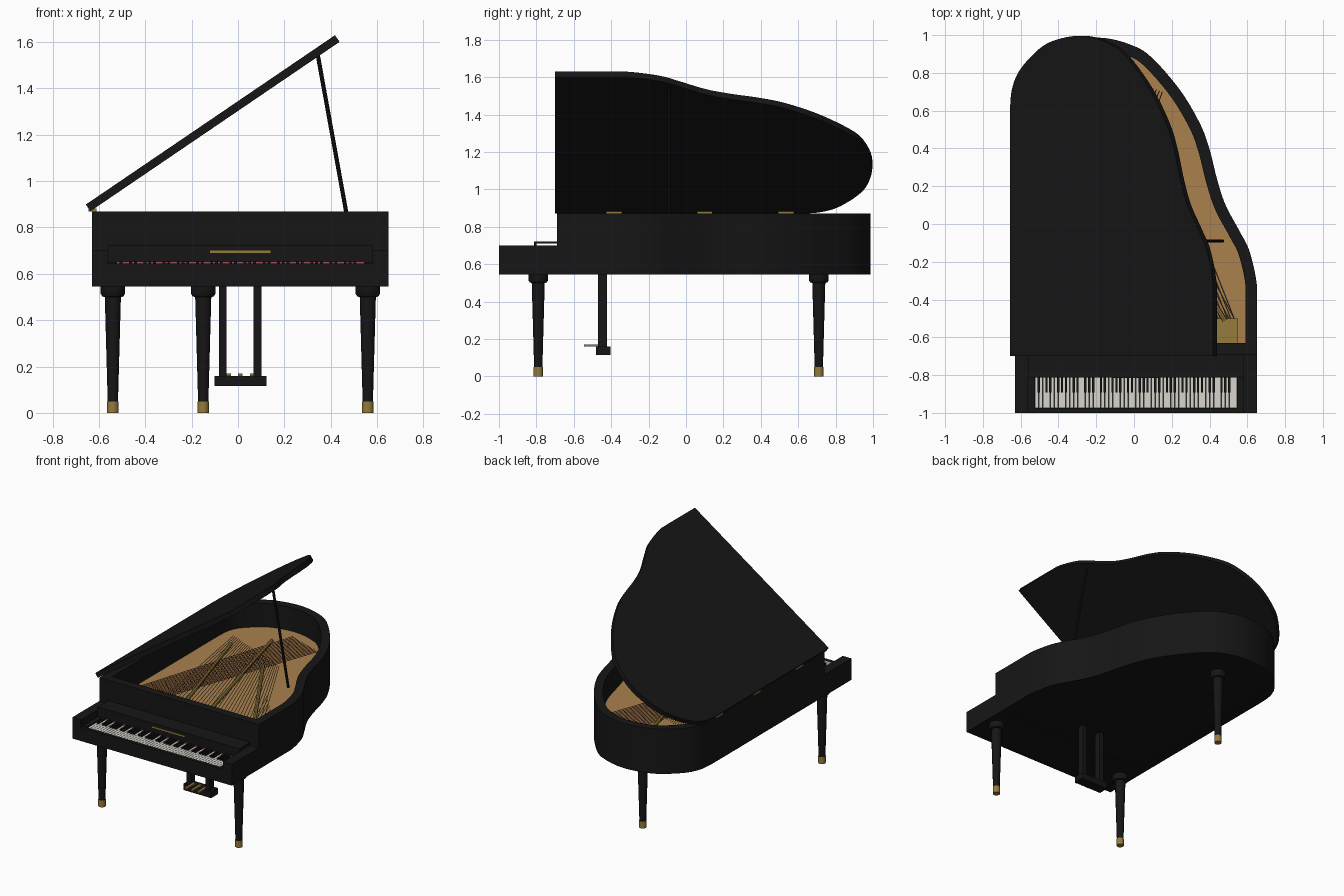
import bpy, bmesh, math
from mathutils import Vector, Matrix

if "Cube" in bpy.data.objects:
    bpy.data.objects.remove(bpy.data.objects["Cube"])


def mat(name, r, g, b):
    m = bpy.data.materials.new(name)
    m.diffuse_color = (r, g, b, 1)
    m.use_nodes = True
    m.node_tree.nodes["Principled BSDF"].inputs["Base Color"].default_value = m.diffuse_color
    return m


BLACK = mat("black_lacquer", .008, .008, .008)
WOOD = mat("spruce", .40, .22, .075)
BRASS = mat("brass", .30, .20, .045)
IVORY = mat("ivory", .68, .66, .60)
COPPER = mat("copper", .14, .045, .025)
STEEL = mat("steel", .12, .10, .08)
FELT = mat("felt", .35, .07, .09)


def finish(name, bm, material, smooth=False):
    bmesh.ops.recalc_face_normals(bm, faces=bm.faces)
    me = bpy.data.meshes.new(name)
    bm.to_mesh(me)
    bm.free()
    me.materials.append(material)
    ob = bpy.data.objects.new(name, me)
    bpy.context.collection.objects.link(ob)
    if smooth:
        bpy.ops.object.select_all(action='DESELECT')
        ob.select_set(True)
        bpy.context.view_layer.objects.active = ob
        bpy.ops.object.shade_smooth_by_angle(angle=math.radians(35))
    return ob


def add_box(bm, x0, x1, y0, y1, z0, z1):
    m = Matrix.Translation(((x0 + x1) / 2, (y0 + y1) / 2, (z0 + z1) / 2))
    bmesh.ops.create_cube(bm, size=1, matrix=m @ Matrix.Diagonal((x1 - x0, y1 - y0, z1 - z0, 1)))


def boxes(name, material, *dims):
    bm = bmesh.new()
    for d in dims:
        add_box(bm, *d)
    return finish(name, bm, material)


def rods(name, material, pairs, r, seg=6):
    bm = bmesh.new()
    for a, b in pairs:
        a, b = Vector(a), Vector(b)
        m = Matrix.Translation((a + b) / 2) @ (b - a).to_track_quat('Z', 'Y').to_matrix().to_4x4()
        bmesh.ops.create_cone(bm, cap_ends=True, segments=seg, radius1=r, radius2=r,
                              depth=(b - a).length, matrix=m)
    return finish(name, bm, material, seg > 6)


def lathe(name, material, x, y, profile, seg=16):
    bm = bmesh.new()
    rings = [[bm.verts.new((x + r * math.cos(2 * math.pi * (i + .5) / seg),
                            y + r * math.sin(2 * math.pi * (i + .5) / seg), z))
              for i in range(seg)] for r, z in profile]
    for a, b in zip(rings, rings[1:]):
        for i in range(seg):
            j = (i + 1) % seg
            bm.faces.new((a[i], a[j], b[j], b[i]))
    bm.faces.new(rings[0])
    bm.faces.new(rings[-1])
    return finish(name, bm, material, True)


# Plan outline: bent side and tail as a smooth curve, straight spine and front
CURVE = [(.65, -.5), (.65, -.32), (.612, -.146), (.56, -.04), (.485, .10), (.44, .236), (.40, .395),
         (.35, .53), (.243, .71), (.09, .885), (-.02, .95), (-.16, .985), (-.30, .975),
         (-.43, .93), (-.56, .82), (-.615, .72), (-.63, .60), (-.63, .45)]


def plan():
    p = [Vector(c) for c in CURVE]
    out = [Vector((-.63, -.69)), Vector((.65, -.69))]
    for a, b, c, d in zip(p, p[1:], p[2:], p[3:]):
        for k in range(6):
            t = k / 6
            out.append(.5 * (2 * b + (c - a) * t + (2 * a - 5 * b + 4 * c - d) * t * t
                             + (3 * b - a - 3 * c + d) * t ** 3))
    return out + [p[-2]]


PLAN = plan()


def inset(dist):
    n, res = len(PLAN), []
    for i, p in enumerate(PLAN):
        d1 = (p - PLAN[i - 1]).normalized()
        d2 = (PLAN[(i + 1) % n] - p).normalized()
        n1, n2 = Vector((-d1.y, d1.x)), Vector((-d2.y, d2.x))
        res.append(p + (n1 + n2) * dist / (1 + n1.dot(n2)))
    return res


def slab(name, material, pts, z0, z1, hole=None):
    bm = bmesh.new()

    def ring(ps, z):
        return [bm.verts.new((p.x, p.y, z)) for p in ps]

    def bridge(a, b):
        for i in range(len(a)):
            j = (i + 1) % len(a)
            bm.faces.new((a[i], a[j], b[j], b[i]))
    lo, hi = ring(pts, z0), ring(pts, z1)
    bridge(lo, hi)
    if hole:
        hlo, hhi = ring(hole, z0), ring(hole, z1)
        bridge(hlo, hhi)
        bridge(lo, hlo)
        bridge(hi, hhi)
    else:
        bm.faces.new(lo)
        bm.faces.new(hi)
    return finish(name, bm, material, True)


# Case, underside and soundboard
slab("case_rim", BLACK, PLAN, .545, .87, inset(.06))
slab("bottom_board", BLACK, inset(.055), .55, .575)
slab("soundboard", WOOD, inset(.055), .68, .70)

# Lid, opened about the left-hand hinge line
lid = slab("lid", BLACK, [p + Vector((.64, 0)) for p in inset(-.01)], 0, .035)
lid.location = (-.637, 0, .87)
lid.rotation_euler = (0, -math.radians(34.2), 0)
rods("lid_prop", BLACK, [((.468, -.09, .86), (.345, -.09, 1.54))], .009, 10)
boxes("lid_hinges", BRASS, *[(-.645, -.61, y - .042, y + .042, .868, .882) for y in (-.385, .10, .535)])

# Keyboard surround
boxes("keybed", BLACK, (-.61, .635, -.985, -.68, .546, .60))
boxes("key_arms", BLACK, (-.63, -.56, -1, -.68, .545, .70), (.58, .65, -1, -.68, .545, .70))
boxes("key_slip", BLACK, (-.565, .585, -1, -.976, .545, .645))
boxes("key_blocks", BLACK, (-.562, -.527, -.98, -.80, .59, .65), (.547, .582, -.98, -.80, .59, .65))
boxes("fallboard", BLACK, (-.56, .58, -.812, -.80, .652, .722), (-.56, .58, -.805, -.685, .71, .722))
boxes("fallboard_strip", BRASS, (-.12, .14, -.8145, -.811, .69, .70))
boxes("key_felt", FELT, (-.525, .545, -.812, -.806, .60, .652))

# Keys: 52 naturals, and sharps between them starting from A
W = 1.07 / 52
boxes("white_keys", IVORY, *[(-.525 + i * W + .001, -.525 + (i + 1) * W - .001, -.975, -.812, .60, .643)
                             for i in range(52)])
boxes("black_keys", BLACK, *[(-.525 + (i + 1) * W - .006, -.525 + (i + 1) * W + .006, -.892, -.812, .63, .655)
                             for i in range(51) if i % 7 in (0, 2, 3, 5, 6)])

# Iron frame and strings
boxes("tuning_plate", BRASS, (-.55, .55, -.632, -.50, .70, .728))
rods("frame_struts", BRASS, [((-.10, -.51, .725), (-.40, .49, .725)),
                             ((.10, -.51, .725), (-.21, .69, .725)),
                             ((.48, -.51, .725), (-.03, .33, .725))], .013, 8)


def fan(a0, a1, b0, b1, n, z):
    a0, a1, b0, b1 = map(Vector, (a0, a1, b0, b1))
    return [((*a0.lerp(a1, i / (n - 1)), z), (*b0.lerp(b1, i / (n - 1)), z)) for i in range(n)]


rods("treble_strings", STEEL, fan((-.28, -.5), (.53, -.5), (-.47, .62), (.05, .40), 30, .718)
     + fan((.44, -.5), (.53, -.5), (.25, -.02), (.42, -.22), 6, .718), .0016, 4)
rods("bass_strings", COPPER, fan((-.53, -.5), (-.28, -.5), (-.12, .80), (.15, .70), 18, .735), .0025, 4)

# Legs with brass feet
for name, x, y in (("front_left", -.54, -.79), ("front_right", .56, -.79), ("rear", -.15, .71)):
    lathe(name + "_leg", BLACK, x, y, [(.023, .05), (.036, .50), (.047, .502), (.055, .515), (.055, .55)], 12)
    lathe(name + "_foot", BRASS, x, y, [(.025, 0), (.025, .05)])

# Pedal lyre
boxes("pedal_posts", BLACK, (-.083, -.049, -.47, -.422, .15, .55), (.067, .101, -.47, -.422, .15, .55))
boxes("pedal_box", BLACK, (-.102, .122, -.482, -.405, .115, .16))
boxes("pedals", BRASS, *[(x - .009, x + .009, -.545, -.44, .16, .17) for x in (-.04, .01, .06)])
